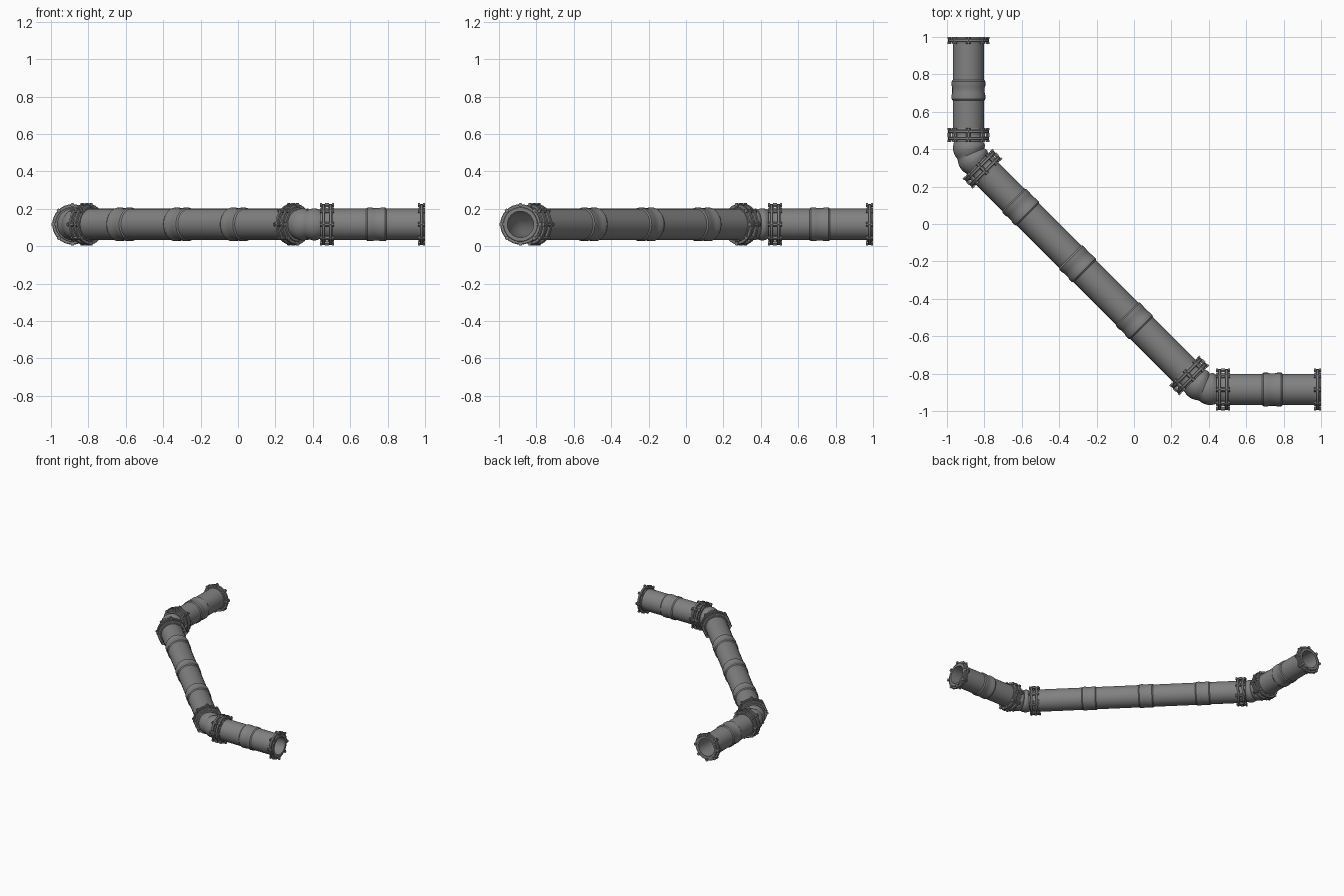
import bpy, bmesh, math
from mathutils import Vector, Matrix

old = bpy.data.objects.get("Cube")
if old:
    bpy.data.objects.remove(old, do_unlink=True)

SIDES = 32
HEIGHT = 0.117
PIPE_R, BORE_R = 0.084, 0.07


def make_material(name, value):
    mat = bpy.data.materials.new(name)
    mat.use_nodes = True
    colour = (value, value, value, 1)
    mat.diffuse_color = colour
    mat.node_tree.nodes["Principled BSDF"].inputs["Base Color"].default_value = colour
    return mat


steel = make_material("grey steel", 0.22)


def finish(name, bm):
    bmesh.ops.recalc_face_normals(bm, faces=bm.faces[:])
    mesh = bpy.data.meshes.new(name)
    bm.to_mesh(mesh)
    bm.free()
    mesh.materials.append(steel)
    obj = bpy.data.objects.new(name, mesh)
    bpy.context.collection.objects.link(obj)
    bpy.ops.object.select_all(action='DESELECT')
    obj.select_set(True)
    bpy.context.view_layer.objects.active = obj
    bpy.ops.object.shade_smooth_by_angle(angle=math.radians(35))
    return obj


def frame(origin, direction):
    """Matrix whose local z runs along the direction."""
    turn = Vector(direction).to_track_quat('Z', 'Y').to_matrix().to_4x4()
    return Matrix.Translation(origin) @ turn


def skin(bm, rings, closed=False):
    """Bridge a list of (matrix, radius) rings."""
    loops = []
    for matrix, radius in rings:
        loops.append([bm.verts.new(matrix @ Vector((
            radius * math.cos(math.tau * i / SIDES),
            radius * math.sin(math.tau * i / SIDES), 0))) for i in range(SIDES)])
    pairs = list(zip(loops, loops[1:]))
    if closed:
        pairs.append((loops[-1], loops[0]))
    for a, b in pairs:
        for i in range(SIDES):
            j = (i + 1) % SIDES
            bm.faces.new((a[i], a[j], b[j], b[i]))


def lathe(name, matrix, profile):
    bm = bmesh.new()
    skin(bm, [(matrix @ Matrix.Translation((0, 0, z)), r) for r, z in profile], True)
    return finish(name, bm)


def pipe(name, start, end, bands):
    """Hollow pipe with slightly raised bands at given distances."""
    length = (end - start).length
    profile = [(BORE_R, 0), (PIPE_R, 0)]
    for d in bands:
        profile += [(PIPE_R, d - 0.055), (PIPE_R + 0.006, d - 0.047),
                    (PIPE_R + 0.006, d - 0.025), (PIPE_R + 0.003, d - 0.015),
                    (PIPE_R + 0.003, d + 0.015), (PIPE_R + 0.006, d + 0.025),
                    (PIPE_R + 0.006, d + 0.047), (PIPE_R, d + 0.055)]
    profile += [(PIPE_R, length), (BORE_R, length)]
    lathe(name, frame(start, end - start), profile)


def flange(name, centre, direction):
    """Bolted ring: disc with a hub, plus eight through bolts."""
    matrix = frame(centre, direction)
    lathe(name, matrix, [(BORE_R, -0.017), (0.09, -0.017), (0.092, -0.009),
                         (0.105, -0.009), (0.108, -0.006), (0.108, 0.006),
                         (0.105, 0.009), (0.092, 0.009), (0.09, 0.017), (BORE_R, 0.017)])
    bm = bmesh.new()
    for i in range(8):
        spot = matrix @ Matrix.Rotation(math.tau * i / 8, 4, 'Z') @ Matrix.Translation((0.103, 0, 0))
        for side in (-1, 1):
            bmesh.ops.create_cone(bm, cap_ends=True, segments=6, radius1=0.012, radius2=0.012,
                                  depth=0.01, matrix=spot @ Matrix.Translation((0, 0, side * 0.0135)))
        bmesh.ops.create_cone(bm, cap_ends=True, segments=8, radius1=0.007, radius2=0.007,
                              depth=0.026, matrix=spot)
    finish(name + "_bolts", bm)


def elbow(name, corner, d_in, d_out, reach):
    """Hollow bend built of two bulging segments."""
    angle = d_in.angle(d_out)
    bend = reach / math.tan(angle / 2)
    start = corner - d_in * reach
    inward = (d_out - d_in * d_in.dot(d_out)).normalized()
    outer, inner = [], []
    steps = 16
    for k in range(steps + 1):
        t = k / steps
        a = angle * t
        pos = start + d_in * bend * math.sin(a) + inward * bend * (1 - math.cos(a))
        matrix = frame(pos, d_in * math.cos(a) + inward * math.sin(a))
        outer.append((matrix, 0.077 + 0.009 * abs(math.sin(math.tau * t))))
        inner.append((matrix, BORE_R))
    bm = bmesh.new()
    skin(bm, outer + inner[::-1], True)
    finish(name, bm)


# Path of the pipe run
AXIS, REACH = -0.885, 0.07
back_end = Vector((AXIS, 1, HEIGHT))
back_corner = Vector((AXIS, 0.37, HEIGHT))
front_corner = Vector((0.37, AXIS, HEIGHT))
left_end = Vector((1, AXIS, HEIGHT))
d_back = Vector((0, -1, 0))
d_diag = (front_corner - back_corner).normalized()
d_left = Vector((1, 0, 0))

# Straight pipes
pipe("back_pipe", back_end, back_corner - d_back * REACH, [0.285])
pipe("diagonal_pipe", back_corner + d_diag * REACH, front_corner - d_diag * REACH,
     [0.325, 0.755, 1.185])
pipe("left_pipe", front_corner + d_left * REACH, left_end, [0.3])

# Elbows
elbow("back_elbow", back_corner, d_back, d_diag, REACH)
elbow("front_elbow", front_corner, d_diag, d_left, REACH)

# End flanges and paired joint flanges
flange("back_end_flange", back_end - Vector((0, 0.0185, 0)), d_back)
flange("left_end_flange", left_end - Vector((0.0185, 0, 0)), d_left)
joints = [("back_joint", back_corner, -d_back), ("diagonal_back_joint", back_corner, d_diag),
          ("diagonal_front_joint", front_corner, -d_diag), ("left_joint", front_corner, d_left)]
for label, corner, direction in joints:
    for n, distance in enumerate((0.087, 0.125)):
        flange(f"{label}_flange_{n + 1}", corner + direction * distance, direction)
